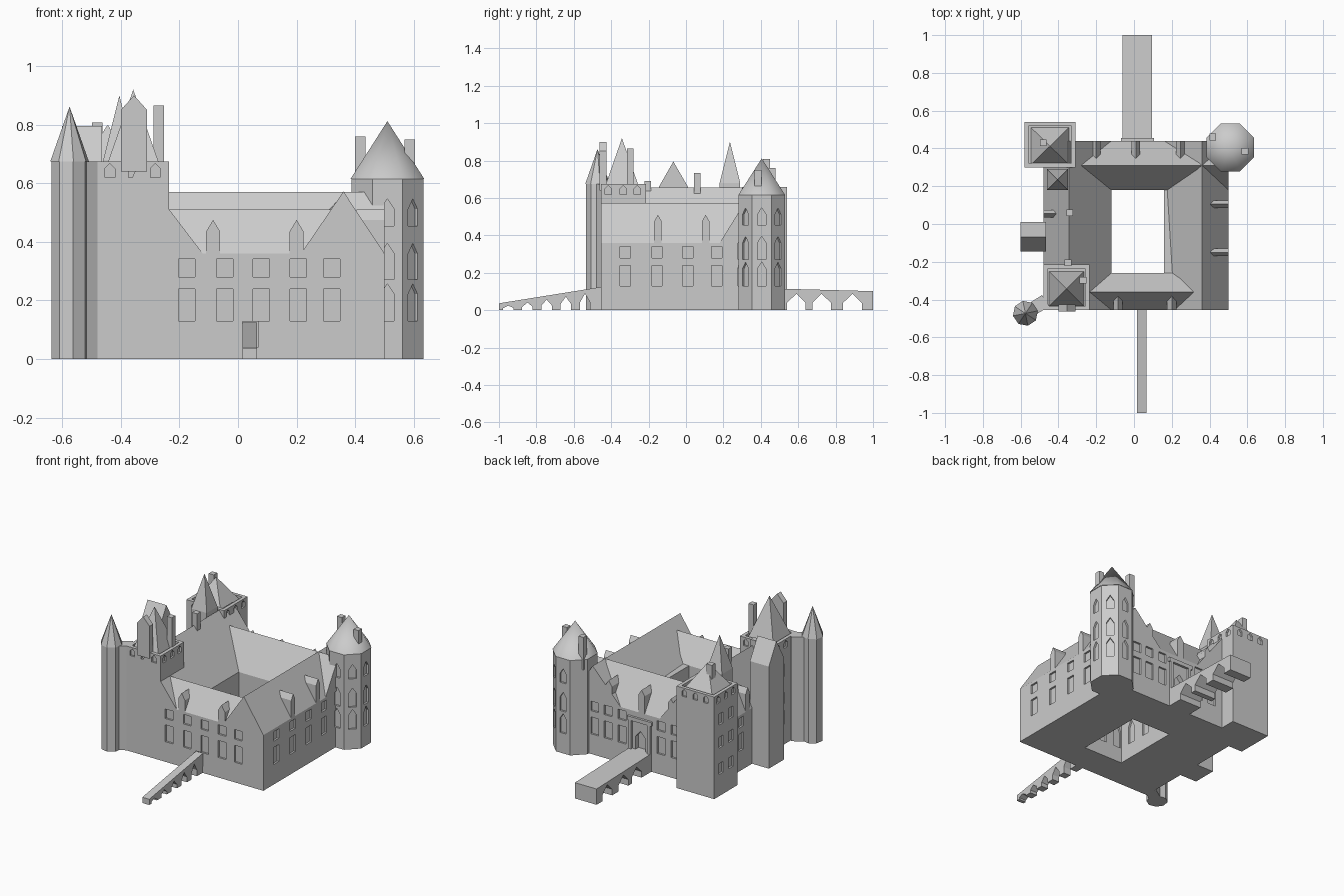
import bpy, bmesh
from math import radians, cos, pi
from mathutils import Matrix, Vector

if "Cube" in bpy.data.objects:
    bpy.data.objects.remove(bpy.data.objects["Cube"])


def finish(name, bm):
    bmesh.ops.recalc_face_normals(bm, faces=bm.faces)
    me = bpy.data.meshes.new(name)
    bm.to_mesh(me)
    bm.free()
    ob = bpy.data.objects.new(name, me)
    bpy.context.collection.objects.link(ob)
    return ob


def add_prism(bm, pts, y0, y1, ang=0, origin=(0, 0, 0), pts_b=None):
    """Extrude an (x, z) profile along y, then turn it: 0 south, 90 east, 180 north, 270 west."""
    m = Matrix.Translation(origin) @ Matrix.Rotation(radians(ang), 4, 'Z')
    a = [bm.verts.new(m @ Vector((x, y0, z))) for x, z in pts]
    b = [bm.verts.new(m @ Vector((x, y1, z))) for x, z in (pts_b or pts)]
    bm.faces.new(a)
    bm.faces.new(b[::-1])
    for i in range(len(a)):
        j = (i + 1) % len(a)
        bm.faces.new((a[j], a[i], b[i], b[j]))


def prism(name, *args, **kw):
    bm = bmesh.new()
    add_prism(bm, *args, **kw)
    return finish(name, bm)


def rect(u0, u1, z0, z1):
    return [(u0, z0), (u1, z0), (u1, z1), (u0, z1)]


def pointed(u, w, z0, zs, z1):
    return [(u - w / 2, z0), (u + w / 2, z0), (u + w / 2, zs), (u, z1), (u - w / 2, zs)]


def box(name, x0, x1, y0, y1, z0, z1):
    return prism(name, rect(x0, x1, z0, z1), y0, y1)


def cone(name, x, y, z0, z1, r0, r1, n, turn):
    bm = bmesh.new()
    bmesh.ops.create_cone(bm, cap_ends=True, segments=n, radius1=r0, radius2=r1, depth=z1 - z0,
                          matrix=Matrix.Translation((x, y, (z0 + z1) / 2)) @ Matrix.Rotation(turn, 4, 'Z'))
    return finish(name, bm)


def pyramid(name, x0, x1, y0, y1, z0, z1):
    bm = bmesh.new()
    base = [bm.verts.new((x, y, z0)) for x, y in ((x0, y0), (x1, y0), (x1, y1), (x0, y1))]
    top = bm.verts.new(((x0 + x1) / 2, (y0 + y1) / 2, z1))
    bm.faces.new(base[::-1])
    for i in range(4):
        bm.faces.new((base[i], base[(i + 1) % 4], top))
    return finish(name, bm)


def cut(ob, cutter):
    mod = ob.modifiers.new("cut", 'BOOLEAN')
    mod.operation, mod.solver, mod.object = 'DIFFERENCE', 'EXACT', cutter
    bpy.context.view_layer.objects.active = ob
    bpy.ops.object.modifier_apply(modifier=mod.name)


E = 0.36    # eaves height

# Walls round the courtyard
walls = box("castle_walls", -0.48, 0.50, -0.455, 0.44, 0, E)
court = box("court_cutter", -0.12, 0.16, -0.26, 0.18, -0.1, 0.5)
cut(walls, court)
bpy.data.objects.remove(court)

# Wing roofs
prism("south_roof", [(-0.455, E), (-0.26, E), (-0.36, 0.51)], -0.34, 0.25, 90)
prism("north_roof", [(0.18, E), (0.44, E), (0.31, 0.57)], -0.50, 0.29, 90)
prism("east_roof", [(0.215, E), (0.50, E), (0.36, 0.572)], -0.455, 0.44,
      pts_b=[(0.16, E), (0.50, E), (0.36, 0.572)])
prism("west_roof", [(-0.48, E), (-0.12, E), (-0.345, 0.655)], -0.455, 0.44)

# Dormers: side angle, wall distance, position, width, bottom, wall top, peak
for ang, d, us, w, zs, zp in ((0, 0.455, (-0.085, 0.20), 0.048, 0.435, 0.475),
                              (90, 0.50, (-0.15, 0.105), 0.04, 0.475, 0.51),
                              (180, 0.44, (0.20, -0.01, -0.245), 0.045, 0.475, 0.51),
                              (270, 0.48, (-0.055,), 0.04, 0.475, 0.51)):
    for u in us:
        prism("dormer", pointed(u, w, E, zs, zp), -d, -d + 0.095, ang)

# Towers
sw = box("southwest_tower", -0.48, -0.235, -0.455, -0.215, 0, 0.675)
nw = box("northwest_tower", -0.58, -0.31, 0.30, 0.54, 0, 0.66)
stair = prism("gabled_side_tower", [(-0.01, 0), (0.145, 0), (0.145, 0.66), (0.0675, 0.795), (-0.01, 0.66)],
              -0.60, -0.465, 270)
R8 = 0.123 / cos(pi / 8)
ne = cone("northeast_tower", 0.51, 0.405, 0, 0.615, R8, R8, 8, pi / 8)
cone("southwest_turret", -0.575, -0.473, 0, 0.675, 0.063, 0.063, 8, 0.2)
prism("turret_link", rect(-0.035, 0.035, 0, 0.675), -0.02, 0.11, -57, (-0.56, -0.465, 0))

# Tower roofs
pyramid("southwest_tower_roof", -0.45, -0.265, -0.435, -0.25, 0.655, 0.92)
pyramid("northwest_tower_roof", -0.55, -0.34, 0.31, 0.515, 0.635, 0.80)
cone("turret_spire", -0.575, -0.473, 0.675, 0.862, 0.067, 0, 8, 0.2)
roof = cone("northeast_tower_roof", 0.51, 0.405, 0.615, 0.812, R8 + 0.003, 0, 8, pi / 8)
bpy.context.view_layer.objects.active = roof
roof.select_set(True)
bpy.ops.object.shade_smooth_by_angle(angle=radians(50))
prism("tall_front_dormer", pointed(-0.355, 0.09, 0.64, 0.85, 0.9), -0.462, -0.425)
box("spire_base", -0.46, -0.35, 0.18, 0.29, 0.3, 0.68)
pyramid("west_spire", -0.46, -0.35, 0.18, 0.29, 0.68, 0.90)

# Chimneys
for x, y, z0, z1 in ((-0.34, 0.06, 0.6, 0.735), (-0.27, -0.298, 0.64, 0.865), (-0.48, 0.43, 0.65, 0.808),
                     (0.417, 0.46, 0.55, 0.76), (0.587, 0.385, 0.6, 0.75), (-0.35, -0.205, 0.6, 0.69)):
    box("chimney", x - 0.018, x + 0.018, y - 0.018, y + 0.018, z0, z1)

# Recesses: windows, doors, arches and parapets in one cutter
cb = bmesh.new()
D = 0.012


def recess(pts, dist, ang=0, origin=(0, 0, 0), depth=D):
    add_prism(cb, pts, -dist - 0.004, -dist + depth, ang, origin)


ROWS = ((0.13, 0.24), (0.28, 0.342))
for ang, d, us in ((0, 0.455, (-0.175, -0.045, 0.08, 0.205, 0.32)),
                   (90, 0.50, (-0.325, -0.155, 0.01, 0.165)),
                   (180, 0.44, (-0.345, -0.25, -0.15, 0.13, 0.23))):
    for u in us:
        for z0, z1 in ROWS:
            recess(rect(u - 0.028, u + 0.028, z0, z1 - 0.0007), d, ang)
recess(rect(0.015, 0.068, 0.04, 0.129), 0.455, depth=0.025)                  # south door
recess(pointed(-0.018, 0.07, 0.116, 0.2, 0.24), 0.44, 180, depth=0.03)       # north gate
for z0, z1 in ((0.14, 0.21), (0.31, 0.38), (0.46, 0.53)):                    # northwest tower windows
    for u in (-0.47, -0.37):
        recess(rect(u - 0.022, u + 0.022, z0, z1), 0.58, 270)
for z0, z1 in ((0.13, 0.22), (0.265, 0.335), (0.44, 0.52)):                  # west windows
    recess(rect(0.275, 0.32, z0, z1), 0.48, 270)
for z0, z1 in ROWS:
    for u in (-0.23, -0.12, 0.18):
        recess(rect(u - 0.022, u + 0.022, z0, z1), 0.48, 270)
for k in (0, 45, 90, 135, 180):                                              # northeast tower windows
    for z0, z1 in ((0.13, 0.257), (0.272, 0.395), (0.455, 0.547)):
        recess(pointed(0, 0.045, z0, z1 - 0.035, z1), 0.123, k, (0.51, 0.405, 0))
for (cx, cy, hx, hy, top) in ((-0.3575, -0.335, 0.1225, 0.12, 0.675), (-0.445, 0.42, 0.135, 0.12, 0.66)):
    for ang in (0, 90, 180, 270):                                            # arches under the parapets
        for u in (-0.08, 0, 0.075):
            recess(pointed(u, 0.034, top - 0.055, top - 0.025, top - 0.008),
                   hx if ang % 180 else hy, ang, (cx, cy, 0))
    add_prism(cb, rect(cx - hx + 0.022, cx + hx - 0.022, top - 0.018, top + 0.05),
              cy - hy + 0.022, cy + hy - 0.022)
for u in (-0.17, -0.04, 0.09):                                               # courtyard windows
    recess(pointed(u, 0.05, 0.1, 0.21, 0.26), -0.12, 90)
for u in (-0.09, 0.02, 0.1):
    recess(pointed(-u, 0.05, 0.1, 0.21, 0.26), -0.26, 180)
cutter = finish("recess_cutter", cb)
for ob in (walls, sw, nw, ne):
    cut(ob, cutter)
bpy.data.objects.remove(cutter)

# North gate surround
for x in (-0.05, 0.085):
    box("gate_pilaster", x - 0.01, x + 0.01, 0.435, 0.455, 0.1, 0.3)
box("gate_lintel", -0.07, 0.105, 0.435, 0.455, 0.3, 0.325)


# Bridges: side profile with pointed arches, extruded across
def bridge(name, x0, x1, y0, z0, y1, z1, arches):
    pts = [(y0, 0)]
    for c, hw, h in arches:
        pts += [(c - hw, 0), (c - hw, h * 0.45), (c, h), (c + hw, h * 0.45), (c + hw, 0)]
    prism(name, pts + [(y1, 0), (y1, z1), (y0, z0)], -x1, -x0, 90)


bridge("south_bridge", 0.015, 0.065, -1, 0.037, -0.45, 0.125,
       [(-0.95 + 0.1025 * i, 0.028, 0.025 + 0.016 * i) for i in range(5)])
bridge("north_bridge", -0.06, 0.095, 0.43, 0.117, 1, 0.102,
       [(y, 0.05, 0.088) for y in (0.59, 0.725, 0.89)])
